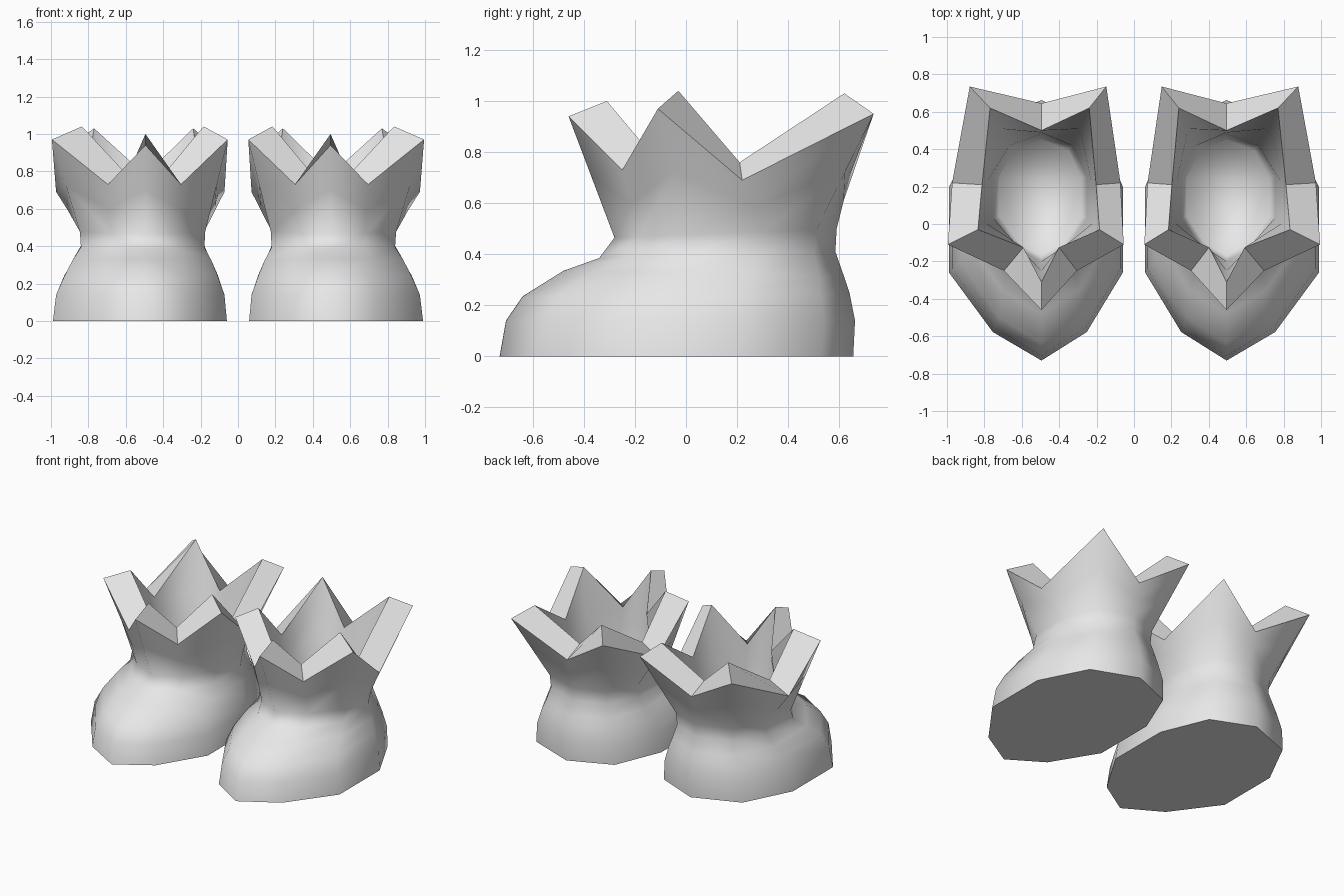
import bpy
import bmesh
from mathutils import Vector

cube = bpy.data.objects.get("Cube")
if cube:
    bpy.data.objects.remove(cube, do_unlink=True)

material = bpy.data.materials.new("plain grey")
material.use_nodes = True
grey = (0.8, 0.8, 0.8, 1)
material.diffuse_color = grey
material.node_tree.nodes["Principled BSDF"].inputs["Base Color"].default_value = grey

# Half outline of the foot: width fraction and toe-to-heel fraction
OUTLINE = [(0, 0), (.54, .11), (1, .34), (1, .67), (.67, .91), (0, 1)]

# Jagged cuff, half of each edge from toe to heel
CUFF_OUTER = [(0, -.46, .94), (.195, -.25, .73), (.47, -.11, .97),
              (.45, .22, .69), (.365, .735, .95), (0, .645, .72)]
CUFF_INNER = [(0, -.31, 1), (.095, -.125, .78), (.325, -.03, 1.04),
              (.305, .21, .76), (.265, .62, 1.03), (0, .5, .78)]


def foot_ring(width, toe, heel, toe_z, heel_z):
    """Half ring following the foot outline."""
    return [Vector((width * w, toe + (heel - toe) * t, toe_z + (heel_z - toe_z) * t))
            for w, t in OUTLINE]


def blend(ring_a, ring_b, amount):
    return [a.lerp(b, amount) for a, b in zip(ring_a, ring_b)]


def full_ring(half, side):
    """Mirror a half ring, lean it slightly outward and place it on its side."""
    points = half + [Vector((-p.x, p.y, p.z)) for p in reversed(half[1:-1])]
    return [(side * (.495 + p.x + .03 * (p.x / .47) ** 2), p.y, p.z) for p in points]


def build_boot(name, side):
    outer_edge = [Vector(p) for p in CUFF_OUTER]
    inner_edge = [Vector(p) for p in CUFF_INNER]
    ankle = foot_ring(.335, -.28, .59, .465, .5)
    lining = foot_ring(.25, -.2, .48, .45, .45)
    halves = [
        foot_ring(.465, -.73, .655, 0, 0),         # sole
        foot_ring(.45, -.705, .662, .14, .14),     # foot side
        foot_ring(.41, -.64, .64, .235, .25),      # foot shoulder
        foot_ring(.37, -.48, .62, .335, .31),      # instep
        foot_ring(.33, -.34, .585, .385, .41),     # neck
        ankle,
        blend(ankle, outer_edge, .5),              # shaft
        outer_edge,
        inner_edge,
        blend(inner_edge, lining, .55),            # inside wall
        lining,
        foot_ring(.22, -.17, .45, .25, .25),       # inside floor
    ]
    bm = bmesh.new()
    rings = [[bm.verts.new(p) for p in full_ring(h, side)] for h in halves]
    cuff = halves.index(outer_edge)
    for level, (low, high) in enumerate(zip(rings, rings[1:])):
        for i in range(len(low)):
            j = (i + 1) % len(low)
            face = bm.faces.new((low[i], low[j], high[j], high[i]))
            face.smooth = level != cuff
    # Flat sole and inside floor
    bm.faces.new(rings[0])
    bm.faces.new(rings[-1]).smooth = True
    bmesh.ops.recalc_face_normals(bm, faces=bm.faces)
    mesh = bpy.data.meshes.new(name)
    bm.to_mesh(mesh)
    bm.free()
    mesh.materials.append(material)
    boot = bpy.data.objects.new(name, mesh)
    bpy.context.collection.objects.link(boot)


build_boot("left_boot", 1)
build_boot("right_boot", -1)
